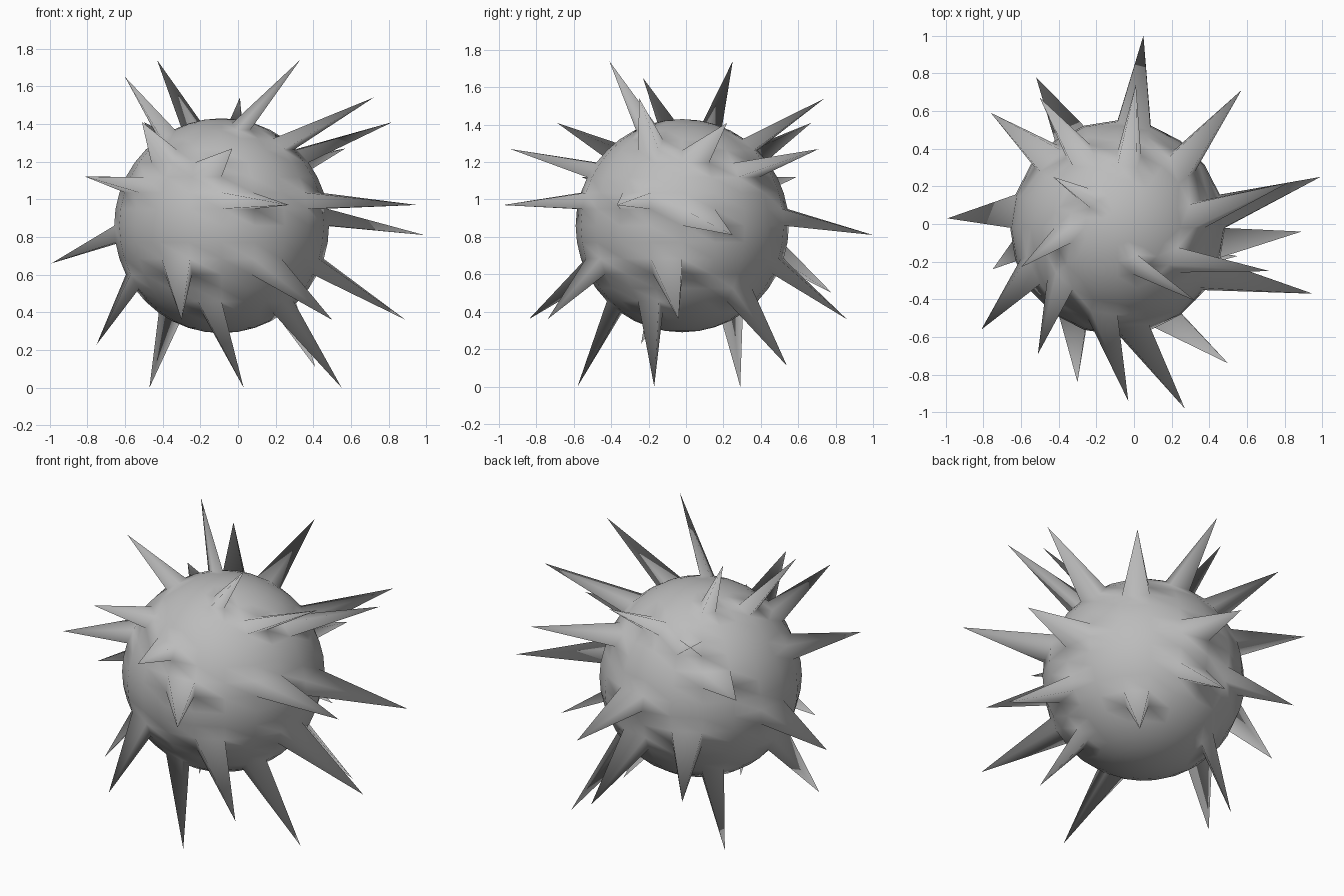
import bpy
import bmesh
from math import atan2, asin, sin, cos, radians, degrees
from mathutils import Vector

default_cube = bpy.data.objects.get("Cube")
if default_cube:
    bpy.data.objects.remove(default_cube, do_unlink=True)

RADIUS = 0.57
SEGMENTS = RINGS = 20
STEP_LON = 360 / SEGMENTS
STEP_LAT = 180 / RINGS
CENTRE = Vector((-.087, -.02, .86))      # middle of the ball
SPIKE_ORIGIN = Vector((.03, -.03, .815))  # point the spikes radiate from

# Spike tips, from the top of the ball downwards
TIPS = [
    (-.43, .25, 1.74), (.33, -.41, 1.74), (-.6, -.23, 1.65),
    (.72, -.25, 1.54), (.01, .74, 1.54), (-.51, -.69, 1.41),
    (.82, .22, 1.41), (-.5, .67, 1.41), (.57, .71, 1.27),
    (-.03, -.94, 1.27), (-.81, -.56, 1.12), (-.76, .59, 1.12),
    (.95, -.37, .97), (.27, -.98, .97), (.99, .25, .81),
    (.05, 1, .81), (-.99, .03, .66), (-.52, .78, .5),
    (.5, -.74, .36), (.89, -.04, .36), (-.3, -.84, .36),
    (.05, .86, .36), (-.75, -.24, .23), (.41, .54, .11),
    (.55, -.17, 0), (.03, -.58, 0), (-.47, .29, 0),
]


def base_direction(tip):
    """Direction of the ball panel whose lower corner lines up with the tip."""
    d = (Vector(tip) - SPIKE_ORIGIN).normalized()
    lat = round(degrees(asin(d.z)) / STEP_LAT) * STEP_LAT + STEP_LAT / 2
    lon = round(degrees(atan2(d.y, d.x)) / STEP_LON) * STEP_LON - STEP_LON / 2
    lat, lon = radians(lat), radians(lon)
    return Vector((cos(lat) * cos(lon), cos(lat) * sin(lon), sin(lat)))


# Ball
bm = bmesh.new()
bmesh.ops.create_uvsphere(bm, u_segments=SEGMENTS, v_segments=RINGS, radius=RADIUS)
panels = list(bm.faces)


def nearest_panel(direction):
    return max(panels, key=lambda f: f.calc_center_median().normalized().dot(direction))


# Spikes: one ball panel each, drawn out to a point
pairs = [(nearest_panel(base_direction(tip)), Vector(tip)) for tip in TIPS]
for panel, tip in pairs:
    if panel.is_valid:
        poked = bmesh.ops.poke(bm, faces=[panel])
        poked["verts"][0].co = tip - CENTRE

bmesh.ops.translate(bm, verts=bm.verts, vec=CENTRE)
bmesh.ops.recalc_face_normals(bm, faces=bm.faces)
for face in bm.faces:
    face.smooth = True

mesh = bpy.data.meshes.new("spiked_ball")
bm.to_mesh(mesh)
bm.free()
ball = bpy.data.objects.new("spiked_ball", mesh)
bpy.context.collection.objects.link(ball)

# Plain grey finish
grey = bpy.data.materials.new("plain_grey")
grey.use_nodes = True
colour = (.5, .5, .5, 1)
grey.diffuse_color = colour
grey.node_tree.nodes["Principled BSDF"].inputs["Base Color"].default_value = colour
mesh.materials.append(grey)
